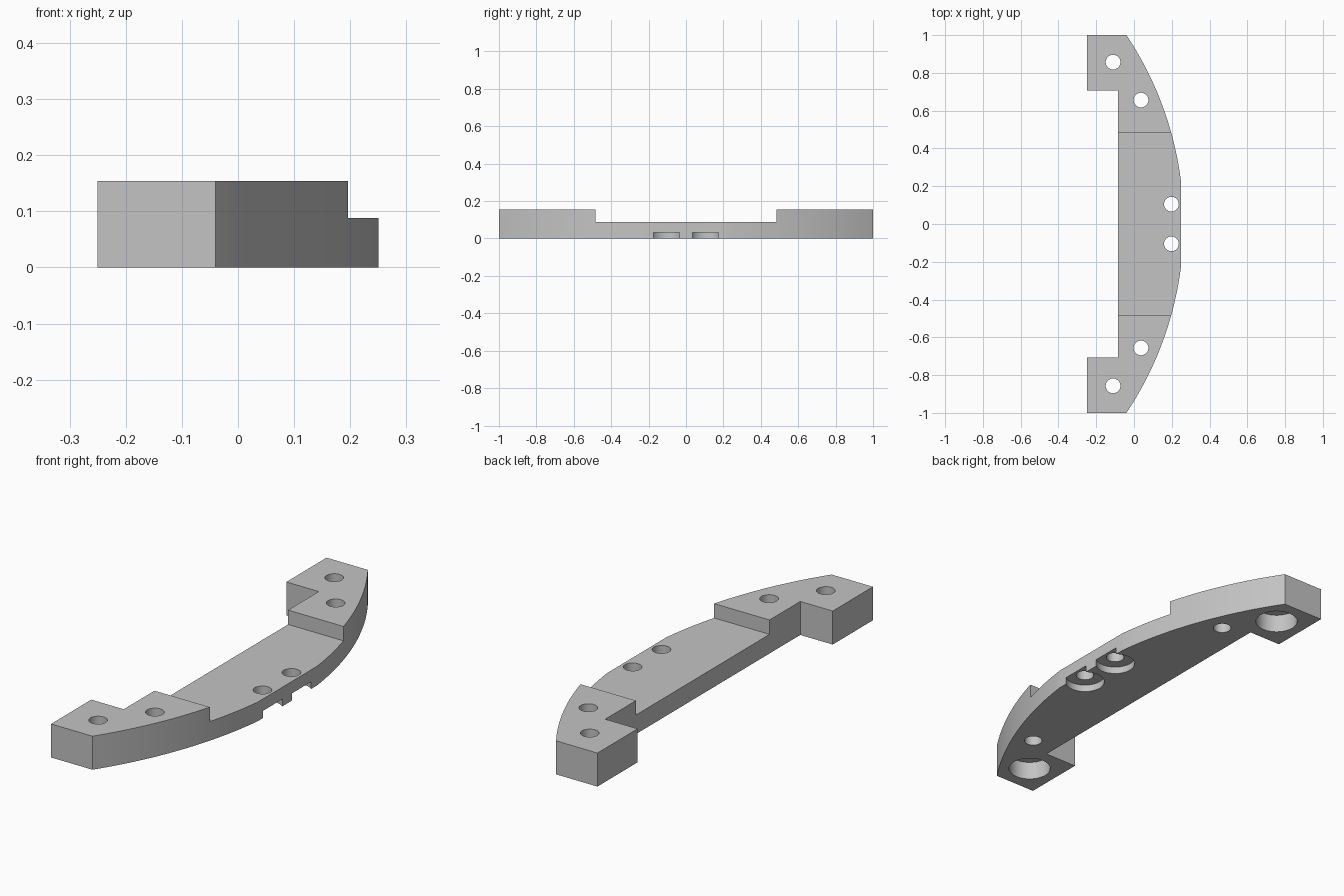
import bpy, bmesh, math

cube = bpy.data.objects.get("Cube")
if cube:
    bpy.data.objects.remove(cube, do_unlink=True)

HEIGHT, WEB = 0.154, 0.088          # end height, thin middle height
STEP_Y, NOTCH_Y, NOTCH_X = 0.485, 0.708, -0.085
ARC_X, ARC_R = -1.539, 1.802        # centre and radius of the curved edge

gray = bpy.data.materials.new("plain gray")
gray.use_nodes = True
gray.diffuse_color = (0.55, 0.55, 0.55, 1)
gray.node_tree.nodes["Principled BSDF"].inputs["Base Color"].default_value = gray.diffuse_color


def make_object(name, bm):
    bmesh.ops.recalc_face_normals(bm, faces=bm.faces)
    mesh = bpy.data.meshes.new(name)
    bm.to_mesh(mesh)
    bm.free()
    obj = bpy.data.objects.new(name, mesh)
    bpy.context.collection.objects.link(obj)
    mesh.materials.append(gray)
    return obj


def extrude_profile(name, points, z0, z1):
    bm = bmesh.new()
    face = bm.faces.new([bm.verts.new((x, y, z0)) for x, y in points])
    top = bmesh.ops.extrude_face_region(bm, geom=[face])["geom"]
    verts = [v for v in top if isinstance(v, bmesh.types.BMVert)]
    bmesh.ops.translate(bm, verts=verts, vec=(0, 0, z1 - z0))
    return make_object(name, bm)


def circle(x, y, r, n=48):
    return [(x + r * math.cos(i * math.tau / n), y + r * math.sin(i * math.tau / n))
            for i in range(n)]


# Bracket outline: curved outer edge with a flat crown, notched inner edge
limit = math.asin(1 / ARC_R)
crown = math.acos((0.25 - ARC_X) / ARC_R)
upper = [crown + (limit - crown) * i / 24 for i in range(25)]
angles = [-a for a in reversed(upper)] + upper
outline = [(ARC_X + ARC_R * math.cos(a), ARC_R * math.sin(a)) for a in angles]
outline += [(-0.25, 1), (-0.25, NOTCH_Y), (NOTCH_X, NOTCH_Y),
            (NOTCH_X, -NOTCH_Y), (-0.25, -NOTCH_Y), (-0.25, -1)]
bracket = extrude_profile("curved_bracket", outline, 0, HEIGHT)

# Lowered middle, through holes and counterbores from below
cutters = [extrude_profile("middle_cutter", [(-1, -STEP_Y), (1, -STEP_Y), (1, STEP_Y),
                                             (-1, STEP_Y)], WEB, 0.5)]
# x, y, counterbore radius, counterbore depth
holes = [(-0.111, 0.857, 0.092, 0.085), (0.037, 0.656, 0, 0), (0.198, 0.105, 0.087, 0.033)]
for x, y, bore, depth in holes:
    for side in (-1, 1):
        cutters.append(extrude_profile("hole_cutter", circle(x, side * y, 0.039), -0.1, 0.3))
        if bore:
            cutters.append(extrude_profile("bore_cutter", circle(x, side * y, bore), -0.1, depth))

bpy.ops.object.select_all(action="DESELECT")
bpy.context.view_layer.objects.active = bracket
bracket.select_set(True)
for cutter in cutters:
    cutter.hide_render = True
    mod = bracket.modifiers.new("cut", "BOOLEAN")
    mod.operation = "DIFFERENCE"
    mod.solver = "EXACT"
    mod.object = cutter
    bpy.ops.object.modifier_apply(modifier=mod.name)
    bpy.data.objects.remove(cutter, do_unlink=True)

bpy.ops.object.shade_smooth_by_angle(angle=math.radians(30))
